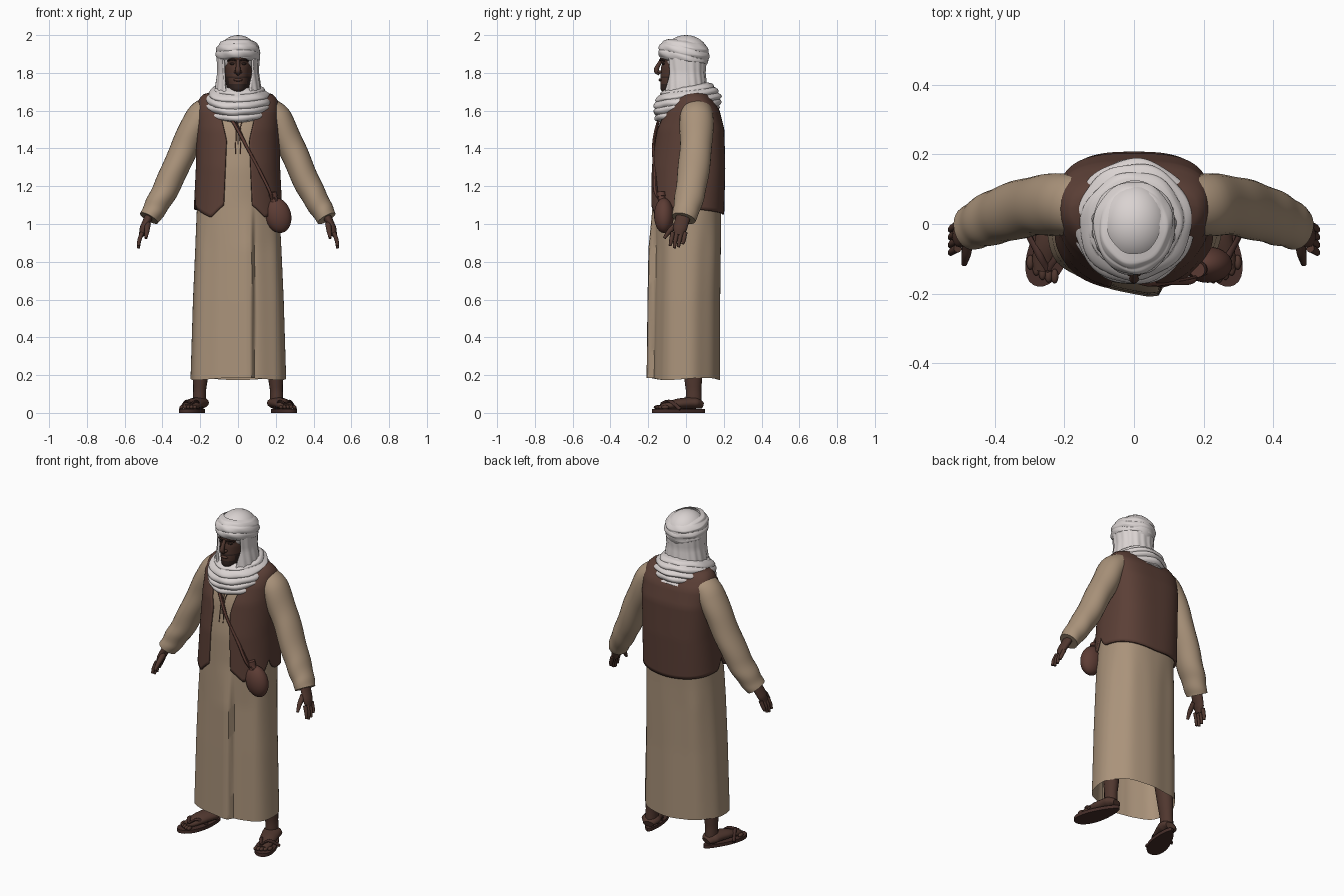
import bpy, bmesh, math
from mathutils import Vector, Matrix

if "Cube" in bpy.data.objects:
    bpy.data.objects.remove(bpy.data.objects["Cube"])


def material(name, rgb):
    m = bpy.data.materials.new(name)
    m.use_nodes = True
    m.diffuse_color = (*rgb, 1)
    m.node_tree.nodes["Principled BSDF"].inputs["Base Color"].default_value = (*rgb, 1)
    return m


CLOTH = material("beige cloth", (0.40, 0.29, 0.195))
VEST = material("brown vest cloth", (0.105, 0.05, 0.037))
SCARF = material("white scarf cloth", (0.70, 0.65, 0.64))
SKIN = material("dark skin", (0.08, 0.038, 0.028))
LEATHER = material("brown leather", (0.11, 0.046, 0.035))
SOLE = material("dark sole", (0.06, 0.027, 0.022))
HAIR = material("dark hair", (0.035, 0.02, 0.017))


def finish(name, bm, mats, angle=50):
    bmesh.ops.recalc_face_normals(bm, faces=bm.faces)
    me = bpy.data.meshes.new(name)
    bm.to_mesh(me)
    bm.free()
    for m in mats:
        me.materials.append(m)
    me.shade_smooth()
    me.set_sharp_from_angle(angle=math.radians(angle))
    ob = bpy.data.objects.new(name, me)
    bpy.context.collection.objects.link(ob)
    return ob


def interp(rows, x):
    """Piecewise linear lookup; the first column is the key."""
    x = min(max(x, rows[0][0]), rows[-1][0])
    for a, b in zip(rows, rows[1:]):
        if x <= b[0]:
            f = (x - a[0]) / (b[0] - a[0])
            return [p + (q - p) * f for p, q in zip(a[1:], b[1:])]


def skin_grid(bm, rings, closed):
    vs = [[bm.verts.new(p) for p in r] for r in rings]
    n = len(vs[0])
    for a, b in zip(vs, vs[1:]):
        for i in range(n if closed else n - 1):
            j = (i + 1) % n
            bm.faces.new((a[i], a[j], b[j], b[i]))
    return vs


def sheet(name, table, mats, power=2.0, seg=96, rows=30, gap=None, hem=None, shape=None, cap=False, grow=0):
    """Upright shell from rows of (z, half width, front y, back y, middle y, back squareness)."""
    lo, hi = table[0][0], table[-1][0]
    rings = []
    for k in range(rows + 1):
        v = k / rows
        ring = []
        for i in range(seg):
            u = i / (seg - 1) if gap else i / seg
            base = interp(hem, min(u, 1 - u))[0] if hem else lo
            z = base + (hi - base) * v
            hw, yf, yb, ym, square = interp(table, z)
            hw, yf, yb = hw + grow, yf - grow, yb + grow
            t0 = -math.pi / 2
            if gap:
                edge_z = lo + (hi - lo) * v
                t0 = -math.acos((interp(gap, edge_z)[0] / hw) ** (power / 2))
            t = t0 + u * (math.pi - 2 * t0 if gap else math.tau)
            c, s = math.cos(t), math.sin(t)
            e = 2 / (square if s > 0 else power)
            d = (yb - ym) if s > 0 else (ym - yf)
            p = Vector((hw * math.copysign(abs(c) ** e, c), ym + d * math.copysign(abs(s) ** e, s), z))
            ring.append(shape(p, t, v) if shape else p)
        rings.append(ring)
    bm = bmesh.new()
    vs = skin_grid(bm, rings, not gap)
    if cap:
        bm.faces.new(vs[0])
        bm.faces.new(vs[-1])
    return finish(name, bm, mats)


def tube(name, pts, radii, mat, wide=1.0, ref=(0, 1, 0), seg=16, sub=6, ripple=0):
    """Smooth swept tube; wide stretches the section along ref."""
    pts = [Vector(p) for p in pts]
    ext = [2 * pts[0] - pts[1]] + pts + [2 * pts[-1] - pts[-2]]
    path = []
    for i in range(len(pts) - 1):
        a, b, c, d = ext[i:i + 4]
        for k in range(sub + (i == len(pts) - 2)):
            f = k / sub
            p = 0.5 * (2 * b + (c - a) * f + (2 * a - 5 * b + 4 * c - d) * f * f + (3 * b - a - 3 * c + d) * f ** 3)
            path.append((p, radii[i] + (radii[i + 1] - radii[i]) * f))
    rings = []
    for i, (p, r) in enumerate(path):
        tan = (path[min(i + 1, len(path) - 1)][0] - path[max(i - 1, 0)][0]).normalized()
        e1 = (Vector(ref) - tan * tan.dot(Vector(ref))).normalized()
        e2 = tan.cross(e1)
        ring = []
        for k in range(seg):
            t = math.tau * k / seg
            q = r + ripple * math.sin(i * 0.7 + 2 * math.sin(t))
            ring.append(p + e1 * q * wide * math.cos(t) + e2 * q * math.sin(t))
        rings.append(ring)
    bm = bmesh.new()
    vs = skin_grid(bm, rings, True)
    bm.faces.new(vs[0])
    bm.faces.new(vs[-1])
    return finish(name, bm, [mat])


def ball(name, centre, size, mat, tilt=0, axis='Y'):
    bm = bmesh.new()
    m = Matrix.Translation(centre) @ Matrix.Rotation(tilt, 4, axis) @ Matrix.Diagonal((*size, 1))
    bmesh.ops.create_uvsphere(bm, u_segments=28, v_segments=18, radius=1, matrix=m)
    return finish(name, bm, [mat])


# Long robe, with a deep front pleat and soft folds
BODY = [(0.18, 0.253, -0.19, 0.18, 0, 2.1), (0.6, 0.24, -0.185, 0.18, 0, 2.2), (1.0, 0.222, -0.178, 0.185, 0, 2.5),
        (1.3, 0.207, -0.172, 0.192, 0.02, 2.9), (1.5, 0.205, -0.145, 0.187, 0.04, 3.1),
        (1.6, 0.205, -0.105, 0.162, 0.05, 3), (1.655, 0.196, -0.06, 0.128, 0.05, 2.6),
        (1.685, 0.165, -0.03, 0.11, 0.045, 2.2), (1.7, 0.11, 0, 0.09, 0.04, 2)]
POWER = 2.2


def pleats(p, t, v):
    k = min(1, max(0, (1.12 - p.z) / 0.25))
    f = 1 + k * (0.018 * math.cos(5 * t + 0.6) + 0.014 * math.sin(9 * t))
    q = Vector((p.x * (1 + (f - 1) * 0.5), p.y * f, p.z))
    if p.y < 0:
        q.y += k * interp([(-0.08, 0), (0.04, -0.018), (0.073, -0.016), (0.086, 0.018), (0.2, 0)], p.x)[0]
    if v == 0:
        q.z += 0.006 * math.sin(3 * t)
    return q


sheet("robe", BODY, [CLOTH], POWER, seg=180, rows=44, shape=pleats)


def chest(x, z, out):
    hw, yf, yb, ym, square = interp(BODY, z)
    return Vector((x, ym - (ym - yf) * (1 - min(1, abs(x / hw)) ** POWER) ** (1 / POWER) - out, z))


# Open vest with pointed front panels and side notches
vest = sheet("vest", [r for r in BODY if r[0] > 0.9], [VEST], POWER, seg=120, rows=32, grow=0.01,
             gap=[(1.0, 0.075), (1.4, 0.06), (1.55, 0.09), (1.7, 0.11)],
             hem=[(0, 1.1), (0.06, 1.035), (0.17, 1.085), (0.2, 1.15), (0.23, 1.08), (0.5, 1.05)])
thick = vest.modifiers.new("thickness", 'SOLIDIFY')
thick.thickness, thick.offset = 0.012, 0

# Neckline slit and tie cords
tube("neck_slit", [chest(0, z, 0.001) for z in (1.57, 1.5, 1.42)], [0.003] * 3, VEST, seg=8)
for s in (1, -1):
    tube("neck_cord", [chest(s * x, z, 0.003) for x, z in ((0.03, 1.57), (0.012, 1.5), (0.014, 1.37))],
         [0.0025] * 3, VEST, seg=8)

# Sleeves, hands, legs and sandals
for s, side in ((1, "left"), (-1, "right")):
    def P(x, y, z):
        return (s * x, y, z)

    tube(side + "_sleeve", [P(0.13, 0.055, 1.61), P(0.205, 0.056, 1.56), P(0.285, 0.052, 1.4), P(0.37, 0.03, 1.21),
                            P(0.43, 0.008, 1.1), P(0.47, -0.012, 1.03)],
         [0.07, 0.077, 0.073, 0.07, 0.063, 0.054], CLOTH, 1.17, seg=28, sub=8, ripple=0.0015)
    tube(side + "_palm", [P(0.462, -0.01, 1.06), P(0.48, -0.02, 1.02), P(0.5, -0.032, 0.975), P(0.51, -0.038, 0.94)],
         [0.022, 0.022, 0.021, 0.014], SKIN, 1.75)
    for k in range(4):
        y = -0.07 + 0.022 * k
        drop = (0.012, 0, 0.006, 0.022)[k]
        tube(side + "_finger", [P(0.507, y, 0.955), P(0.522, y - 0.008, 0.915), P(0.527, y - 0.014, 0.872 + drop)],
             [0.012, 0.011, 0.008], SKIN, seg=10, sub=4)
    tube(side + "_thumb", [P(0.478, -0.045, 1.0), P(0.482, -0.085, 0.965), P(0.488, -0.115, 0.925)],
         [0.017, 0.014, 0.008], SKIN, seg=10)

    tube(side + "_leg", [P(0.18, 0.02, 0.5), P(0.195, 0.035, 0.25), P(0.203, 0.04, 0.12), P(0.205, 0.04, 0.04)],
         [0.055, 0.043, 0.034, 0.036], SKIN, 1.2)
    tube(side + "_foot", [P(0.197, 0.085, 0.04), P(0.207, 0.045, 0.052), P(0.235, -0.04, 0.048), P(0.258, -0.1, 0.036),
                          P(0.265, -0.135, 0.032)], [0.018, 0.032, 0.028, 0.02, 0.014], SKIN, 1.75, (1, 0.25, 0))
    for k in range(5):
        ball(side + "_toe", P(0.228 + 0.0175 * k, -0.15 + 0.0025 * k * k, 0.03), (0.011, 0.021, 0.011), SKIN)
    # Sole outline: narrow heel, broad ball
    bm = bmesh.new()
    ring = []
    for i in range(32):
        t = math.tau * i / 32
        along = -math.cos(t)
        w = 0.055 + 0.019 * along
        ring.append(bm.verts.new(P(0.234 + 0.042 * along + w * math.sin(t), -0.04 - 0.14 * along + 0.01 * math.sin(t), 0)))
    face = bm.faces.new(ring)
    top = bmesh.ops.extrude_face_region(bm, geom=[face])["geom"]
    bmesh.ops.translate(bm, verts=[g for g in top if isinstance(g, bmesh.types.BMVert)], vec=(0, 0, 0.02))
    finish(side + "_sole", bm, [SOLE], 30)
    for a in (0.19, 0.305):
        tube(side + "_sandal_strap", [P(0.248, -0.13, 0.048), P((a + 0.245) / 2, -0.085, 0.062), P(a, -0.03, 0.02)],
             [0.007] * 3, SOLE, 1.5, seg=8)

# Head; chin and upper lip faces are bearded
HEAD = [(1.6, 0.05, -0.06, 0.05, 0, 2.2), (1.69, 0.045, -0.115, 0.05, 0, 2.2), (1.71, 0.056, -0.135, 0.06, 0, 2.2),
        (1.76, 0.068, -0.136, 0.08, 0, 2.2), (1.79, 0.072, -0.134, 0.09, 0, 2.2), (1.83, 0.077, -0.132, 0.09, 0, 2.2),
        (1.85, 0.077, -0.127, 0.09, 0, 2.2), (1.87, 0.077, -0.138, 0.09, 0, 2.2), (1.93, 0.07, -0.125, 0.09, 0, 2.2)]
head = sheet("head", HEAD, [SKIN, HAIR], 2.2, seg=48, rows=40, cap=True)
for f in head.data.polygons:
    c = f.center
    f.material_index = int(c.y < -0.02 and 1.69 < c.z < 1.785 and (c.z < 1.74 or abs(c.x) > 0.048 or c.z > 1.775))
tube("nose", [(0, -0.13, 1.868), (0, -0.147, 1.84), (0, -0.157, 1.812), (0, -0.138, 1.795)],
     [0.009, 0.011, 0.014, 0.011], SKIN, ref=(1, 0, 0))
ball("lips", (0, -0.135, 1.763), (0.025, 0.01, 0.008), SKIN)
for s in (1, -1):
    ball("nostril", (s * 0.013, -0.138, 1.805), (0.009, 0.012, 0.008), SKIN)
    ball("eye", (s * 0.03, -0.12, 1.848), (0.014, 0.008, 0.006), HAIR)
    tube("eyebrow", [(s * 0.012, -0.138, 1.866), (s * 0.032, -0.135, 1.871), (s * 0.056, -0.113, 1.863)],
         [0.004, 0.005, 0.003], HAIR, seg=8)


# Head scarf: hanging hood, wound turban, crown and neck wrap
def wound(turns, size, slope, mid):
    def shape(p, t, v):
        fold = abs(math.sin(math.pi * (turns * v + t / math.tau) + 0.5 * math.sin(2 * t))) ** 0.7
        f = 1 + size * (fold - 0.6) + 0.25 * size * math.sin(7 * t + 9 * v)
        return Vector((p.x * f, p.y * f, p.z + slope * (p.y - mid)))
    return shape


def hanging(p, t, v):
    f = 1 + 0.025 * math.sin(17 * t + 3 * v) * (1 - 0.6 * v)
    return Vector((p.x * f, p.y * f, p.z))


hood = sheet("scarf_hood", [(1.64, 0.128, -0.13, 0.12, 0, 2.1), (1.73, 0.12, -0.12, 0.11, 0, 2.1),
                            (1.8, 0.11, -0.115, 0.103, 0, 2.1), (1.9, 0.113, -0.125, 0.11, 0, 2.1)],
             [SCARF], 2.2, seg=110, rows=16, gap=[(1.64, 0.05), (1.72, 0.066), (1.8, 0.078), (1.9, 0.082)], shape=hanging)
hood.modifiers.new("thickness", 'SOLIDIFY').thickness = 0.012
sheet("turban", [(1.855, 0.095, -0.122, 0.095, 0, 2), (1.865, 0.112, -0.14, 0.112, 0, 2), (1.9, 0.118, -0.148, 0.122, 0, 2),
                 (1.935, 0.113, -0.136, 0.12, 0, 2), (1.96, 0.095, -0.112, 0.105, 0, 2), (1.97, 0.075, -0.085, 0.085, 0, 2)],
      [SCARF], seg=96, rows=50, shape=wound(3, 0.05, -0.12, 0))
ball("turban_crown", (0, 0.0, 1.89), (0.108, 0.122, 0.11), SCARF)
sheet("neck_wrap", [(1.57, 0.13, -0.13, 0.14, 0, 2), (1.585, 0.157, -0.16, 0.178, 0, 2), (1.645, 0.172, -0.172, 0.183, 0, 2),
                    (1.69, 0.162, -0.16, 0.165, 0, 2), (1.725, 0.132, -0.137, 0.132, 0, 2), (1.745, 0.09, -0.105, 0.085, 0, 2)],
      [SCARF], seg=110, rows=70, shape=wound(5, 0.065, 0.2, 0.03))

# Flask on a shoulder strap
ball("flask", (0.212, -0.117, 1.045), (0.069, 0.052, 0.094), LEATHER, -0.25)
tube("flask_neck", [(0.195, -0.125, 1.11), (0.186, -0.13, 1.15)], [0.024, 0.018], LEATHER)
tube("flask_stopper", [(0.187, -0.13, 1.145), (0.182, -0.132, 1.168)], [0.023, 0.022], LEATHER)
tube("flask_strap", [chest(x, z, 0.018) for x, z in ((-0.07, 1.6), (-0.02, 1.53), (0.04, 1.42), (0.11, 1.29))]
     + [(0.165, -0.165, 1.18), (0.18, -0.14, 1.13)], [0.008] * 6, LEATHER, seg=8)
tube("flask_tie", [chest(x, z, 0.02) for x, z in ((-0.01, 1.54), (0.055, 1.4), (0.12, 1.28))]
     + [(0.185, -0.15, 1.15), (0.21, -0.14, 1.12)], [0.004] * 5, LEATHER, seg=8)
